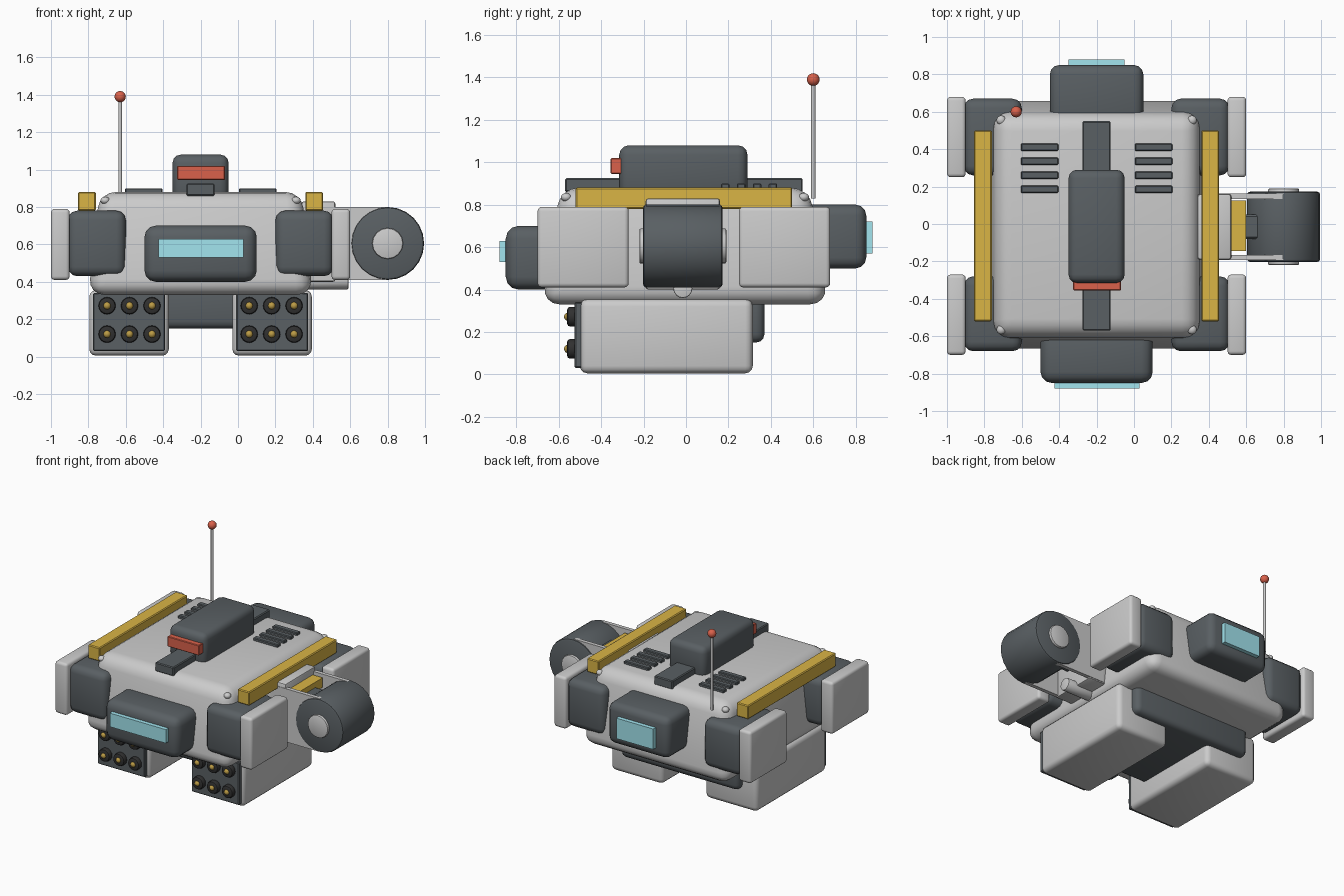
import bpy, bmesh, math
from mathutils import Matrix

if "Cube" in bpy.data.objects:
    bpy.data.objects.remove(bpy.data.objects["Cube"])


def material(name, r, g, b):
    m = bpy.data.materials.new(name)
    m.diffuse_color = (r, g, b, 1)
    m.use_nodes = True
    m.node_tree.nodes["Principled BSDF"].inputs["Base Color"].default_value = m.diffuse_color
    return m


DARK = material("dark_metal", 0.10, 0.115, 0.125)
YELLOW = material("yellow_paint", 0.70, 0.46, 0.06)
RED = material("red_lens", 0.70, 0.12, 0.07)
CYAN = material("cyan_glass", 0.36, 0.78, 0.86)
BLACK = material("black_rubber", 0.03, 0.03, 0.03)
GOLD = material("gold_tip", 0.50, 0.33, 0.06)


def finish(name, bm, mat=None, bevel=0, segs=3):
    bmesh.ops.recalc_face_normals(bm, faces=bm.faces)
    me = bpy.data.meshes.new(name)
    bm.to_mesh(me)
    bm.free()
    ob = bpy.data.objects.new(name, me)
    bpy.context.collection.objects.link(ob)
    if mat:
        me.materials.append(mat)
    bpy.context.view_layer.objects.active = ob
    ob.select_set(True)
    if bevel:
        mod = ob.modifiers.new("bevel", "BEVEL")
        mod.width, mod.segments, mod.limit_method = bevel, segs, "ANGLE"
        bpy.ops.object.modifier_apply(modifier=mod.name)
    bpy.ops.object.shade_smooth_by_angle(angle=math.radians(35))
    ob.select_set(False)
    return ob


def box(name, x, y, z, mat=None, bevel=0, segs=3, taper=(1, 1)):
    """Box from (min, max) ranges; taper scales the top face in x and y."""
    bm = bmesh.new()
    bmesh.ops.create_cube(bm, size=1)
    for v in bm.verts:
        tx, ty = taper if v.co.z > 0 else (1, 1)
        v.co = (sum(x) / 2 + v.co.x * tx * (x[1] - x[0]),
                sum(y) / 2 + v.co.y * ty * (y[1] - y[0]),
                sum(z) / 2 + v.co.z * (z[1] - z[0]))
    return finish(name, bm, mat, bevel, segs)


def cyl(name, centre, r, length, axis="Z", mat=None, bevel=0, sides=24, r2=None):
    bm = bmesh.new()
    rot = {"Z": Matrix(), "X": Matrix.Rotation(math.pi / 2, 4, "Y"),
           "Y": Matrix.Rotation(math.pi / 2, 4, "X")}[axis]
    bmesh.ops.create_cone(bm, cap_ends=True, segments=sides, radius1=r,
                          radius2=r if r2 is None else r2, depth=length,
                          matrix=Matrix.Translation(centre) @ rot)
    return finish(name, bm, mat, bevel, 2)


def ball(name, centre, r, mat=None, squash=1.0):
    bm = bmesh.new()
    bmesh.ops.create_uvsphere(bm, u_segments=16, v_segments=10, radius=r,
                              matrix=Matrix.Translation(centre) @ Matrix.Diagonal((1, 1, squash, 1)))
    return finish(name, bm, mat)


CX = -0.2  # hull centre line

# Hull and belly
box("hull", (-0.8, 0.4), (-0.68, 0.67), (0.33, 0.88), None, 0.085, 4, (0.9, 0.87))
box("belly_block", (-0.68, 0.28), (-0.36, 0.37), (0.15, 0.4), DARK, 0.04)

for s, side in ((-1, "left"), (1, "right")):
    def span(a, b):
        return tuple(sorted((CX + s * a, CX + s * b)))

    # Corner thruster blocks and light outer plates
    for (y0, y1), (p0, p1), end in (((-0.68, -0.28), (-0.70, -0.27), "front"),
                                    ((0.26, 0.67), (0.25, 0.68), "rear")):
        box(f"{side}_{end}_corner_block", span(0.40, 0.71), (y0, y1), (0.43, 0.78), DARK, 0.05)
        box(f"{side}_{end}_corner_plate", span(0.70, 0.80), (p0, p1), (0.41, 0.79), None, 0.02)

    # Yellow rails
    box(f"{side}_rail", span(0.56, 0.655), (-0.52, 0.5), (0.78, 0.88), YELLOW, 0.006, 1)

    # Deck vents
    for i, y in enumerate((0.41, 0.335, 0.26, 0.185)):
        box(f"{side}_vent_{i}", span(0.205, 0.405), (y - 0.02, y + 0.02), (0.86, 0.9), DARK, 0.005, 1)

    # Corner screws
    for y in (-0.565, 0.555):
        ball(f"{side}_screw", (CX + s * 0.51, y, 0.835), 0.025, None, 0.8)

    # Rocket pods with 3 x 2 tubes
    box(f"{side}_pod", span(0.17, 0.595), (-0.50, 0.315), (0.005, 0.355), None, 0.035)
    box(f"{side}_pod_face", span(0.19, 0.575), (-0.525, -0.46), (0.03, 0.34), DARK, 0.006, 1)
    for dx in (0.26, 0.38, 0.50):
        for z in (0.12, 0.272):
            x = CX + s * dx
            cyl(f"{side}_tube", (x, -0.535, z), 0.046, 0.05, "Y", BLACK, 0.012, 16)
            ball(f"{side}_rocket_tip", (x, -0.555, z), 0.02, GOLD)

# Front and rear lamps
box("front_lamp", (-0.5, 0.1), (-0.85, -0.55), (0.4, 0.7), DARK, 0.06)
box("front_glass", (-0.425, 0.03), (-0.88, -0.8), (0.53, 0.63), CYAN)
box("rear_lamp", (-0.45, 0.05), (0.52, 0.85), (0.5, 0.8), DARK, 0.05)
box("rear_glass", (-0.35, -0.05), (0.8, 0.88), (0.57, 0.72), CYAN)

# Deck turret
box("deck_strip", (-0.275, -0.125), (-0.57, 0.55), (0.86, 0.925), DARK, 0.006, 1)
box("turret", (-0.35, -0.05), (-0.315, 0.29), (0.84, 1.08), DARK, 0.045)
box("turret_lens", (-0.325, -0.07), (-0.355, -0.28), (0.945, 1.02), RED, 0.004, 1)

# Antenna
cyl("antenna_rod", (-0.63, 0.6, 1.1), 0.01, 0.54, sides=12)
ball("antenna_tip", (-0.63, 0.6, 1.39), 0.03, RED)

# Side arm: bracket, fork plates, drum
WX, WY, WZ = 0.80, -0.015, 0.605
box("arm_bracket", (0.34, 0.52), (WY - 0.175, WY + 0.175), (0.4, 0.83), None, 0.012, 2)
for s in (-1, 1):
    bm = bmesh.new()
    pts = [(0.4, WZ + 0.195), (0.4, WZ - 0.195)]
    pts += [(0.79 + 0.15 * math.cos(a), WZ + 0.195 * math.sin(a))
            for a in (math.radians(-90 + 15 * i) for i in range(13))]
    face = bm.faces.new([bm.verts.new((x, WY + s * 0.15, z)) for x, z in pts])
    ext = bmesh.ops.extrude_face_region(bm, geom=[face])
    for v in ext["geom"]:
        if isinstance(v, bmesh.types.BMVert):
            v.co.y += s * 0.028
    finish("fork_plate", bm)
cyl("drum", (WX, WY, WZ), 0.195, 0.375, "Y", DARK, 0.015, 24)
cyl("drum_hub", (WX, WY, WZ), 0.083, 0.41, "Y", None, 0.008, 16)
box("drum_mount", (0.5, 0.68), (WY - 0.065, WY + 0.065), (0.55, 0.74), DARK, 0.01, 1)
box("arm_yellow_bar", (0.5, 0.6), (WY - 0.13, WY + 0.14), (0.71, 0.78), YELLOW)
cyl("arm_pipe", (0.465, WY, 0.405), 0.045, 0.25, "X", None, 0.006, 16)
